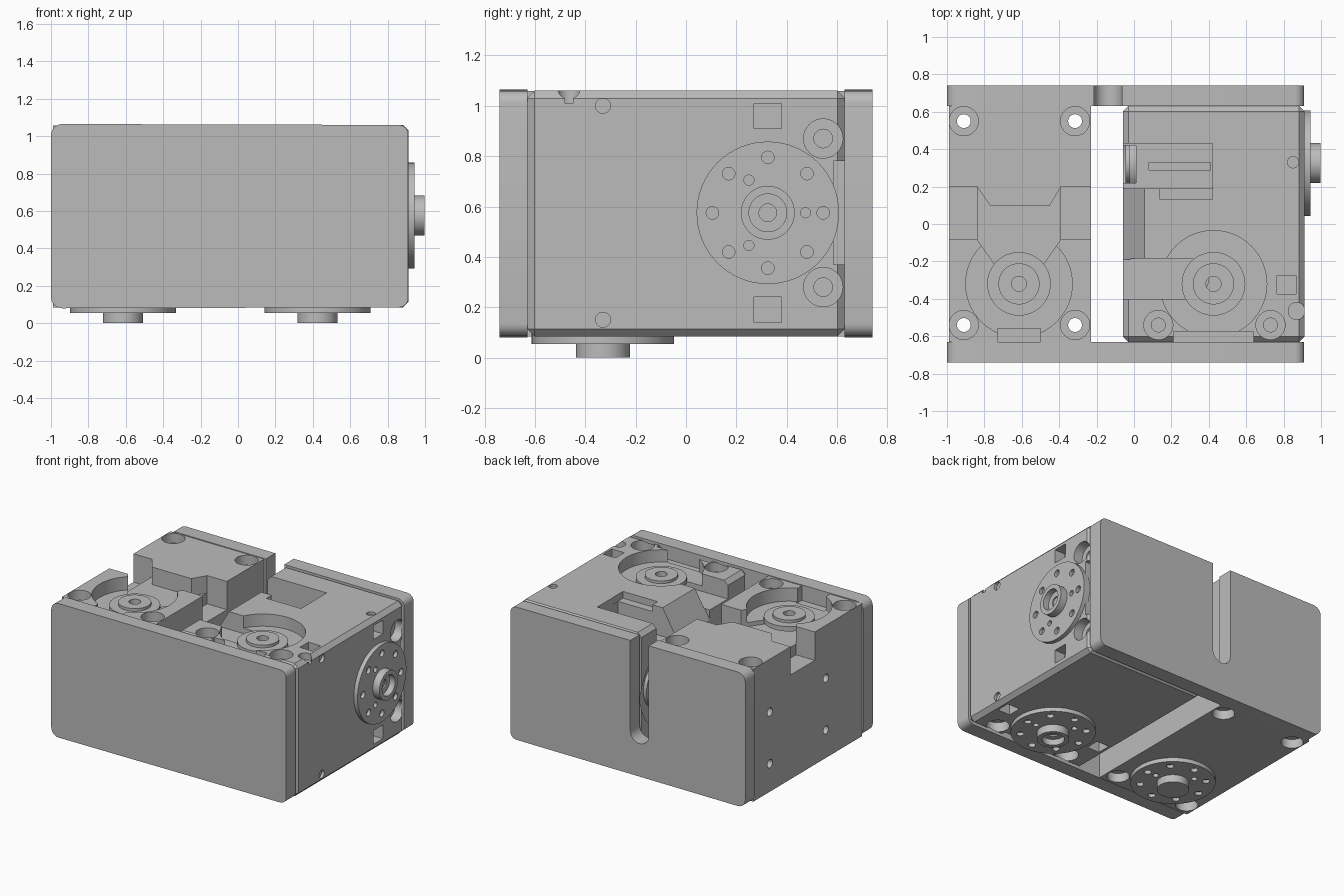
import bpy, bmesh, math
from mathutils import Matrix, Vector

cube = bpy.data.objects.get("Cube")
if cube:
    bpy.data.objects.remove(cube, do_unlink=True)

grey = bpy.data.materials.new("light grey")
grey.use_nodes = True
grey.diffuse_color = (0.5, 0.5, 0.5, 1)
grey.node_tree.nodes["Principled BSDF"].inputs["Base Color"].default_value = (0.5, 0.5, 0.5, 1)


def finish(name, bm):
    mesh = bpy.data.meshes.new(name)
    bmesh.ops.recalc_face_normals(bm, faces=bm.faces)
    bm.to_mesh(mesh)
    bm.free()
    mesh.materials.append(grey)
    ob = bpy.data.objects.new(name, mesh)
    bpy.context.collection.objects.link(ob)
    return ob


def box(name, x, y, z, chamfer=0):
    bm = bmesh.new()
    bmesh.ops.create_cube(bm, size=1)
    for v in bm.verts:
        for i, span in enumerate((x, y, z)):
            v.co[i] = sum(span) / 2 + v.co[i] * (span[1] - span[0])
    if chamfer:
        bmesh.ops.bevel(bm, geom=bm.edges[:], offset=chamfer, segments=1, affect='EDGES')
    return finish(name, bm)


def cyl(name, axis, centre, r, span, r2=None, sides=48):
    # centre holds the two coordinates other than the axis, in x, y, z order
    bm = bmesh.new()
    bmesh.ops.create_cone(bm, cap_ends=True, segments=sides, radius1=r,
                          radius2=r if r2 is None else r2, depth=span[1] - span[0])
    turn = {'x': Matrix.Rotation(math.pi / 2, 4, 'Y'),
            'y': Matrix.Rotation(-math.pi / 2, 4, 'X'), 'z': Matrix()}[axis]
    place = list(centre)
    place.insert('xyz'.index(axis), sum(span) / 2)
    bmesh.ops.transform(bm, matrix=Matrix.Translation(Vector(place)) @ turn, verts=bm.verts)
    return finish(name, bm)


def prism(name, points, axis, span):
    i = 'xyz'.index(axis)
    bm = bmesh.new()
    ring = []
    for p in points:
        co = list(p)
        co.insert(i, span[0])
        ring.append(bm.verts.new(co))
    face = bm.faces.new(ring)
    out = bmesh.ops.extrude_face_region(bm, geom=[face])
    step = Vector([span[1] - span[0] if k == i else 0 for k in range(3)])
    bmesh.ops.translate(bm, vec=step, verts=[g for g in out['geom'] if isinstance(g, bmesh.types.BMVert)])
    return finish(name, bm)


def cut(ob, *cutters):
    for c in cutters:
        mod = ob.modifiers.new("cut", 'BOOLEAN')
        mod.operation, mod.solver, mod.object = 'DIFFERENCE', 'EXACT', c
        bpy.context.view_layer.objects.active = ob
        bpy.ops.object.modifier_apply(modifier=mod.name)
        bpy.data.objects.remove(c, do_unlink=True)


def bolt(ob, axis, centre, face, sign, depth=0.3):
    # counterbored screw hole going inwards from a face
    for r, d in ((0.078, 0.07), (0.037, depth)):
        cut(ob, cyl("cutter", axis, centre, r, sorted((face + sign * 0.05, face - sign * d)), sides=32))


# End plates with rounded corners
def plate(name, y):
    pts = []
    for cx, cz, a in ((0.86, 1.01, 0), (-0.94, 1.005, 90), (-0.94, 0.14, 180), (0.86, 0.135, 270)):
        r = 0.05 if cx > 0 else 0.06
        for k in range(7):
            t = math.radians(a + 15 * k)
            pts.append((cx + r * math.cos(t), cz + r * math.sin(t)))
    return prism(name, pts, 'y', y)


front_plate = plate("front_plate", (-0.74, -0.63))
back_plate = plate("back_plate", (0.63, 0.74))
cut(back_plate, box("cutter", (-0.215, -0.065), (0.5, 0.8), (0.4, 1.2)),
    cyl("cutter", 'y', (-0.14, 0.4), 0.075, (0.5, 0.8)))

# Left drive body
left = box("left_drive_body", (-0.99, -0.23), (-0.632, 0.632), (0.084, 1.058))
hx, hy = -0.615, -0.32
cut(left,
    cyl("cutter", 'z', (hx, hy), 0.285, (0.96, 1.2), sides=64),
    prism("cutter", [(-0.84, 0.2), (-0.77, 0.1), (-0.45, 0.1), (-0.39, 0.2), (-0.39, -0.08),
                     (-0.53, -0.28), (-0.7, -0.28), (-0.84, -0.08)], 'z', (0.93, 1.2)),
    box("cutter", (-1.1, -0.838), (-0.081, 0.2), (0.85, 1.2)),
    box("cutter", (-0.392, -0.1), (-0.081, 0.2), (0.85, 1.2)),
    box("cutter", (-0.73, -0.5), (-0.7, -0.56), (0.95, 1.2)))
for x in (-0.91, -0.315):
    for y in (-0.54, 0.55):
        bolt(left, 'z', (x, y), 1.058, 1, 1.2)
        cut(left, cyl("cutter", 'z', (x, y), 0.075, (0, 0.15), sides=32))
for y in (-0.21, 0.44):
    for z in (0.29, 0.67):
        cut(left, cyl("cutter", 'x', (y, z), 0.03, (-1.1, -0.9), sides=24))

# Right drive body: one drive faces down, the other faces sideways
right = box("right_drive_body", (-0.06, 0.912), (-0.632, 0.632), (0.084, 1.06), 0.03)
sx, sy, sz = 0.425, 0.325, 0.575
cut(right,
    cyl("cutter", 'z', (sx, hy), 0.285, (0.97, 1.2), sides=64),
    box("cutter", (-0.2, 0.3), (-0.4, -0.185), (0.93, 1.2)),
    cyl("cutter", 'z', (0.29, -0.2925), 0.1075, (0.931, 1.2)),
    # cable pocket and side relief
    box("cutter", (-0.2, 0.42), (0.19, 0.43), (0.85, 1.2)),
    box("cutter", (0.14, 0.421), (0.13, 0.25), (1.01, 1.2)),
    box("cutter", (0.08, 0.41), (0.29, 0.33), (0.75, 0.9)),
    box("cutter", (-0.2, 0.01), (0.22, 0.42), (0.5, 0.95)),
    cyl("cutter", 'x', (sy, sz), 0.285, (-0.2, 0.0), sides=64),
    prism("cutter", [(-0.2, 0.86), (-0.06, 0.86), (0.06, 1.065), (0.06, 1.2), (-0.2, 1.2)],
          'y', (-0.19, 0.2)),
    cyl("cutter", 'z', (0.87, -0.465), 0.045, (1.01, 1.2)))
# Edge reliefs between the screws
cut(right,
    box("cutter", (0.21, 0.64), (-0.8, -0.575), (0.96, 1.2)),
    box("cutter", (0.21, 0.64), (-0.8, -0.575), (0, 0.17)),
    box("cutter", (0.82, 1.0), (0.585, 0.8), (0.37, 0.78)))
for u in (0.28, 0.87):
    bolt(right, 'x', (0.545, u), 0.912, 1)
for x in (0.13, 0.73):
    bolt(right, 'z', (x, -0.54), 1.06, 1)
    bolt(right, 'z', (x, -0.54), 0.084, -1)
# Square nut windows and small pin holes
for x in (0.04, 0.815):
    cut(right, box("cutter", (x - 0.05, x + 0.05), (-0.375, -0.275), (0, 0.16)))
cut(right, box("cutter", (0.765, 0.865), (-0.375, -0.275), (0.98, 1.2)))
for z in (0.19, 0.96):
    cut(right, box("cutter", (0.83, 1.0), (0.27, 0.38), (z - 0.05, z + 0.05)))
for z in (0.15, 1.0):
    cut(right, cyl("cutter", 'x', (-0.33, z), 0.03, (0.89, 1.0), sides=24))
cut(right, cyl("cutter", 'z', (0.85, 0.33), 0.03, (1.04, 1.2), sides=24))


# Idle hubs inside the round recesses
def idle_hub(name, axis, centre, base, sign):
    ring = cyl(name + "_ring", axis, centre, 0.17, sorted((base - sign * 0.01, base + sign * 0.025)))
    cap = cyl(name + "_cap", axis, centre, 0.11, sorted((base - sign * 0.01, base + sign * 0.045)))
    for ob in (ring, cap):
        cut(ob, cyl("cutter", axis, centre, 0.04, (base - 0.15, base + 0.15), sides=32))


idle_hub("left_idle_hub", 'z', (hx, hy), 0.96, 1)
idle_hub("right_idle_hub", 'z', (sx, hy), 0.97, 1)
idle_hub("side_idle_hub", 'x', (sy, sz), 0.0, -1)


# Output hubs: drilled disc with a central boss
def output_hub(name, axis, centre, face, sign, bored):
    span = lambda a, b: sorted((face + sign * a, face + sign * b))
    disc = cyl(name + "_disc", axis, centre, 0.283, span(-0.02, 0.03), sides=64)
    boss = cyl(name + "_boss", axis, centre, 0.107, span(0.0, 0.0845))
    for k in range(8):
        t = math.radians(45 * k)
        p = (centre[0] + 0.22 * math.cos(t), centre[1] + 0.22 * math.sin(t))
        cut(disc, cyl("cutter", axis, p, 0.025, span(0.005, 0.1), sides=20))
    for k in range(3):
        t = math.radians(120 * k)
        p = (centre[0] + 0.15 * math.cos(t), centre[1] + 0.15 * math.sin(t))
        cut(disc, cyl("cutter", axis, p, 0.02, span(0.005, 0.1), sides=20))
    if bored:
        cut(boss, cyl("cutter", axis, centre, 0.075, span(0.04, 0.12)),
            cyl("cutter", axis, centre, 0.035, span(0.01, 0.06)))


output_hub("left_output", 'z', (hx, -0.33), 0.0845, -1, False)
output_hub("right_output", 'z', (sx, -0.33), 0.0845, -1, True)
output_hub("side_output", 'x', (sy, sz), 0.9125, 1, True)

# Smooth the round walls, keep edges crisp
bpy.ops.object.select_all(action='DESELECT')
for ob in bpy.context.scene.objects:
    if ob.type == 'MESH':
        ob.select_set(True)
        bpy.context.view_layer.objects.active = ob
bpy.ops.object.shade_smooth_by_angle(angle=math.radians(30))
